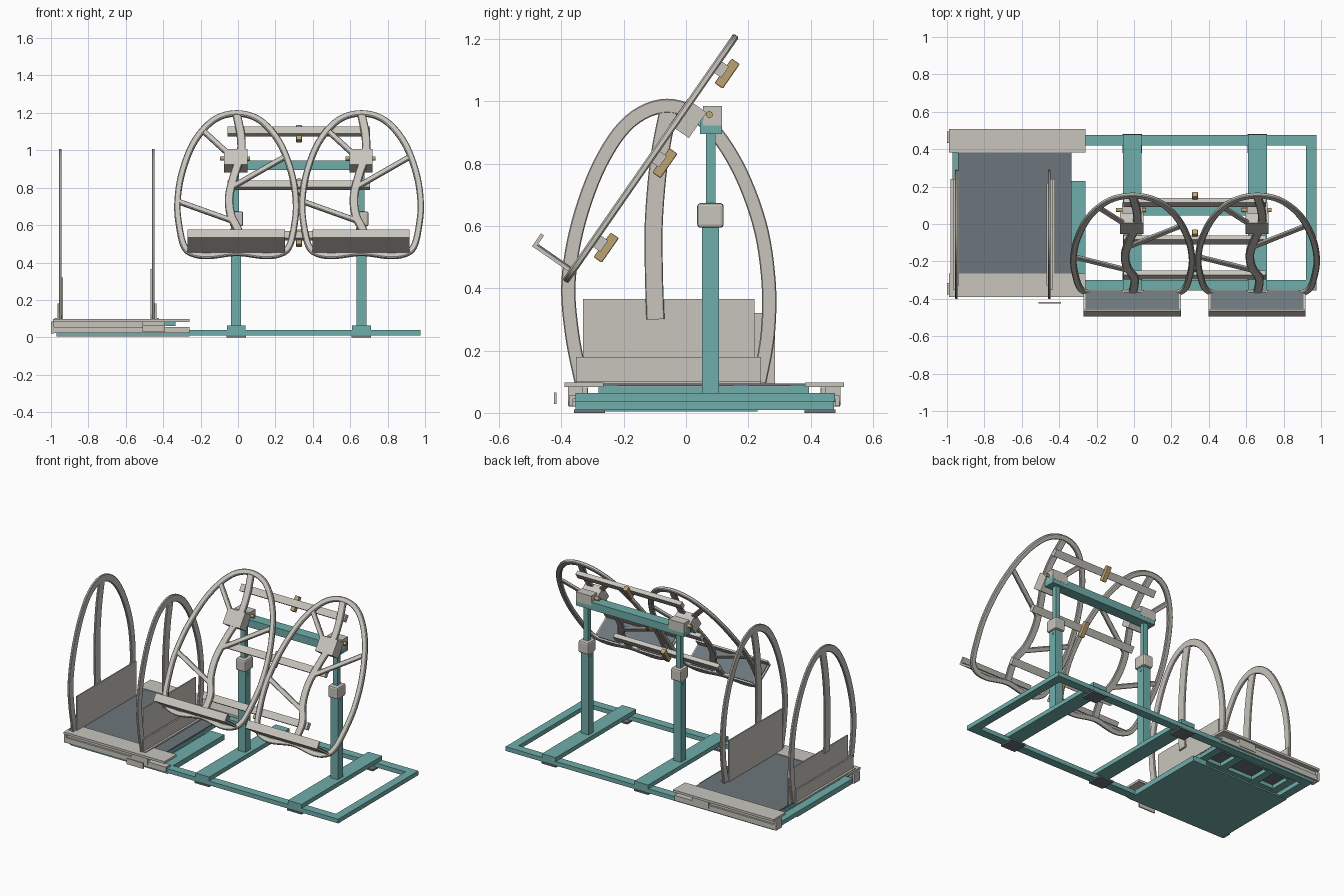
import bpy, bmesh, math
from mathutils import Vector, Matrix

if "Cube" in bpy.data.objects:
    bpy.data.objects.remove(bpy.data.objects["Cube"])


def mat(name, r, g, b):
    m = bpy.data.materials.new(name)
    m.diffuse_color = (r, g, b, 1)
    m.use_nodes = True
    m.node_tree.nodes["Principled BSDF"].inputs["Base Color"].default_value = m.diffuse_color
    return m


TEAL = mat("teal_paint", 0.16, 0.42, 0.40)
GREY = mat("warm_grey", 0.58, 0.56, 0.51)
DARK = mat("dark_rubber", 0.15, 0.18, 0.20)
BRASS = mat("brass", 0.50, 0.36, 0.17)


def finish(name, bm, m):
    bmesh.ops.recalc_face_normals(bm, faces=bm.faces)
    me = bpy.data.meshes.new(name)
    bm.to_mesh(me)
    bm.free()
    ob = bpy.data.objects.new(name, me)
    me.materials.append(m)
    bpy.context.collection.objects.link(ob)
    return ob


def box(name, x, y, z, m, bevel=0, xf=None):
    """Box from (min, max) ranges, optionally moved by a matrix."""
    bm = bmesh.new()
    bmesh.ops.create_cube(bm, size=1)
    for v in bm.verts:
        v.co = Vector([(r[0] + r[1]) / 2 + c * (r[1] - r[0]) for r, c in zip((x, y, z), v.co)])
    if bevel:
        bmesh.ops.bevel(bm, geom=bm.edges[:], offset=bevel, segments=2, profile=0.5, affect='EDGES')
    if xf:
        bm.transform(xf)
    return finish(name, bm, m)


def rod(name, x0, x1, y, z, r, m):
    bm = bmesh.new()
    bmesh.ops.create_cone(bm, cap_ends=True, segments=16, radius1=r, radius2=r, depth=x1 - x0)
    bm.transform(Matrix.Translation(((x0 + x1) / 2, y, z)) @ Matrix.Rotation(math.pi / 2, 4, 'Y'))
    return finish(name, bm, m)


def smooth_path(p, closed, n=6):
    """Catmull-Rom through 2D points."""
    p = [Vector(a) for a in p]
    c = len(p)
    get = (lambda i: p[i % c]) if closed else (lambda i: p[max(0, min(c - 1, i))])
    out = []
    for i in range(c if closed else c - 1):
        a, b, d, e = (get(i + k) for k in (-1, 0, 1, 2))
        for s in range(n):
            t = s / n
            out.append(0.5 * (2 * b + (d - a) * t + (2 * a - 5 * b + 4 * d - e) * t * t
                              + (3 * b - a - 3 * d + e) * t ** 3))
    return out if closed else out + [p[-1]]


def ribbon(name, pts, width, thick, place, closed=False):
    """Flat bar with softened edges swept along a curve; place maps (a, b, depth) to 3D."""
    path = smooth_path(pts, closed)
    n = len(path)
    w, t = width / 2, thick / 2
    c = thick * 0.22
    sec = [(-w, -t + c), (-w + c, -t), (w - c, -t), (w, -t + c), (w, t - c), (w - c, t), (-w + c, t), (-w, t - c)]
    bm = bmesh.new()
    rings = []
    for i, q in enumerate(path):
        a = path[(i - 1) % n] if closed or i > 0 else q
        b = path[(i + 1) % n] if closed or i < n - 1 else q
        d = (b - a).normalized()
        nrm = Vector((-d.y, d.x))
        rings.append([bm.verts.new(place(*(q + nrm * s), h)) for s, h in sec])
    for i in range(n if closed else n - 1):
        r, s = rings[i], rings[(i + 1) % n]
        for k in range(8):
            bm.faces.new((r[k], r[(k + 1) % 8], s[(k + 1) % 8], s[k]))
    if not closed:
        bm.faces.new(rings[0])
        bm.faces.new(rings[-1])
    return finish(name, bm, GREY)


# Base frame
for n, y in (("front", (-0.355, -0.30)), ("back", (0.42, 0.475))):
    box("base_rail_" + n, (-0.97, 0.975), y, (0.01, 0.038), TEAL)
box("base_rail_right", (0.92, 0.975), (-0.30, 0.42), (0.01, 0.038), TEAL)
box("base_rail_left", (-0.97, -0.915), (-0.30, 0.42), (0.01, 0.038), TEAL)
box("base_plate", (-0.97, -0.26), (-0.355, 0.23), (0.004, 0.014), TEAL)
box("base_step_plate", (-0.36, -0.26), (-0.30, 0.23), (0.014, 0.038), TEAL)

# Two columns with feet, clamps and pivot brackets
TILT = math.radians(55.2)
V = Vector((0, math.cos(TILT), math.sin(TILT)))
N = Vector((0, -math.sin(TILT), math.cos(TILT)))
ORG = Vector((0, -0.385, 0.425))
FRAME = Matrix.Translation(ORG) @ Matrix.Rotation(TILT, 4, 'X')  # local y runs up the slope
for side, cx in (("left", -0.01), ("right", 0.66)):
    def X(a, b):
        return (cx + a, cx + b)
    box(side + "_base_crossbar", X(-.05, .05), (-0.355, 0.478), (0.036, 0.064), TEAL)
    for n, y in (("front", (-.36, -.26)), ("back", (.38, .48))):
        box(side + "_foot_pad_" + n, X(-.052, .052), y, (0, 0.011), DARK)
    box(side + "_column", X(-.027, .027), (0.052, 0.106), (0.06, 0.61), TEAL)
    box(side + "_inner_column", X(-.016, .016), (0.064, 0.095), (0.6, 0.91), TEAL)
    box(side + "_clamp", X(-.034, .038), (0.036, 0.121), (0.594, 0.673), GREY, 0.01)
    rod(side + "_column_pin", cx - .03, cx + .03, 0.08, 0.573, 0.008, TEAL)
    box(side + "_pivot_seat", X(-.055, .055), (0.055, 0.116), (0.922, 0.985), GREY)
    box(side + "_pivot_block", X(-.065, .06), (0.60, 0.70), (-0.063, 0.012), GREY, 0, FRAME)
    rod(side + "_pivot_pin", cx - .085, cx + .075, 0.075, 0.957, 0.011, BRASS)
box("top_beam", (-0.065, 0.715), (0.045, 0.115), (0.895, 0.945), TEAL)


# Tilted wheel frames; points are (x, z) as seen from the front
def on_slope(cx):
    return lambda a, b, h: Vector((cx + a, 0, 0)) + ORG + V * b + N * h


def slope(pts):
    return [(x, (z - ORG.z) / V.z) for x, z in pts]


half = [(.125, 1.16), (.23, 1.04), (.295, .87), (.317, .71), (.305, .58), (.28, .485), (.235, .447), (.15, .435)]
outline = [(0, 1.197)] + half + [(0, .452)] + [(-x, z) for x, z in reversed(half)]
spokes = {
    "centre_spoke": [(0, 1.19), (.022, 1.08), (.022, .98), (-.015, .86), (-.04, .75), (-.03, .65), (.01, .56), (0, .452)],
    "upper_left_spoke": [(-.175, 1.10), (.0, .94)],
    "lower_left_spoke": [(-.31, .725), (-.03, .625)],
    "right_spoke": [(.25, .96), (-.03, .80)],
}
for side, cx in (("left", -0.007), ("right", 0.66)):
    ribbon(side + "_wheel_rim", slope(outline), 0.034, 0.022, on_slope(cx), True)
    for n, p in spokes.items():
        wide = 0.045 if n == "centre_spoke" else 0.03
        ribbon(side + "_" + n, slope(p), wide, 0.018, on_slope(cx))
    # Ledge tray at the lower edge
    tx = (cx - .262, cx + .257)
    box(side + "_tray_plate", tx, (0.028, 0.04), (-.01, 0.152), GREY, 0, FRAME)
    box(side + "_tray_lip", tx, (0.028, 0.078), (0.14, 0.152), GREY, 0, FRAME)
    box(side + "_tray_mat", (tx[0] + .01, tx[1] - .01), (0.04, 0.045), (0.0, 0.139), DARK, 0, FRAME)

# Cross bars behind the wheels, with brass joints
for i, v in enumerate((0.16, 0.49, 0.84)):
    box("cross_bar_%d" % i, (-0.055, 0.705), (v - .022, v + .022), (-0.038, -0.011), GREY, 0, FRAME)
    box("bar_joint_%d" % i, (0.311, 0.341), (v - .048, v + .048), (-0.062, -0.03), BRASS, 0.004, FRAME)

# Sliding platform
for n, y in (("front", (-.28, -.22)), ("back", (.335, .395)), ("middle", (.15, .20))):
    box("platform_bar_" + n, (-0.94, -0.335), y, (0.062, 0.086), TEAL)
for i, x in enumerate((-0.94, -0.78, -0.54, -0.385)):
    box("platform_rib_%d" % i, (x, x + .05), (-.28, .395), (0.06, 0.085), TEAL)
box("platform_mat", (-0.94, -0.335), (-0.275, 0.395), (0.086, 0.094), DARK)
for n, s, o in (("front", -1, -0.39), ("back", 1, 0.507)):
    def Y(a, b):
        return tuple(sorted((o - s * a, o - s * b)))
    box(n + "_slide_top", (-0.99, -0.26), Y(0, .125), (0.083, 0.098), GREY)
    box(n + "_slide_wall", (-0.985, -0.26), Y(.015, .027), (0.022, 0.056), GREY)
    box(n + "_slide_web", (-0.985, -0.39), Y(.027, .045), (0.05, 0.084), GREY)
    box(n + "_slide_bottom", (-0.985, -0.26), Y(.015, .06), (0.045, 0.056), GREY)
    box(n + "_slide_block", (-0.51, -0.39), Y(.012, .06), (0.035, 0.084), GREY)
    box(n + "_slide_end", (-1.0, -0.983), Y(.012, .075), (0.02, 0.084), GREY, 0.004)
box("release_handle", (-0.51, -0.39), (-0.424, -0.416), (0.028, 0.066), GREY)

# Side arches with panels
arch = [(-.335, .1), (-.365, .25), (-.377, .42), (-.345, .61), (-.275, .80), (-.18, .935), (-.06, .985),
        (.06, .935), (.16, .80), (.235, .61), (.265, .42), (.262, .25), (.235, .1)]
upright = [(-.055, .975), (-.085, .82), (-.103, .62), (-.103, .45), (-.098, .3)]
for side, cx, s, top, y1 in (("left", -0.95, -1, .32, .285), ("right", -0.453, 1, .365, .22)):
    def place(a, b, h, cx=cx):
        return Vector((cx + h, a, b))
    ribbon(side + "_arch", arch, 0.046, 0.015, place)
    ribbon(side + "_arch_upright", upright, 0.058, 0.013, place)
    inner = cx - s * 0.01
    box(side + "_side_panel", (inner - .004, inner + .004), (-.33, y1), (0.095, top), GREY)
    box(side + "_arch_flange", tuple(sorted((cx + s * .006, cx + s * .016))), (-.353, .24), (0.095, 0.18), GREY)
    box(side + "_arch_foot", tuple(sorted((cx, cx + s * .03))), (-.353, .24), (0.092, 0.103), GREY)
